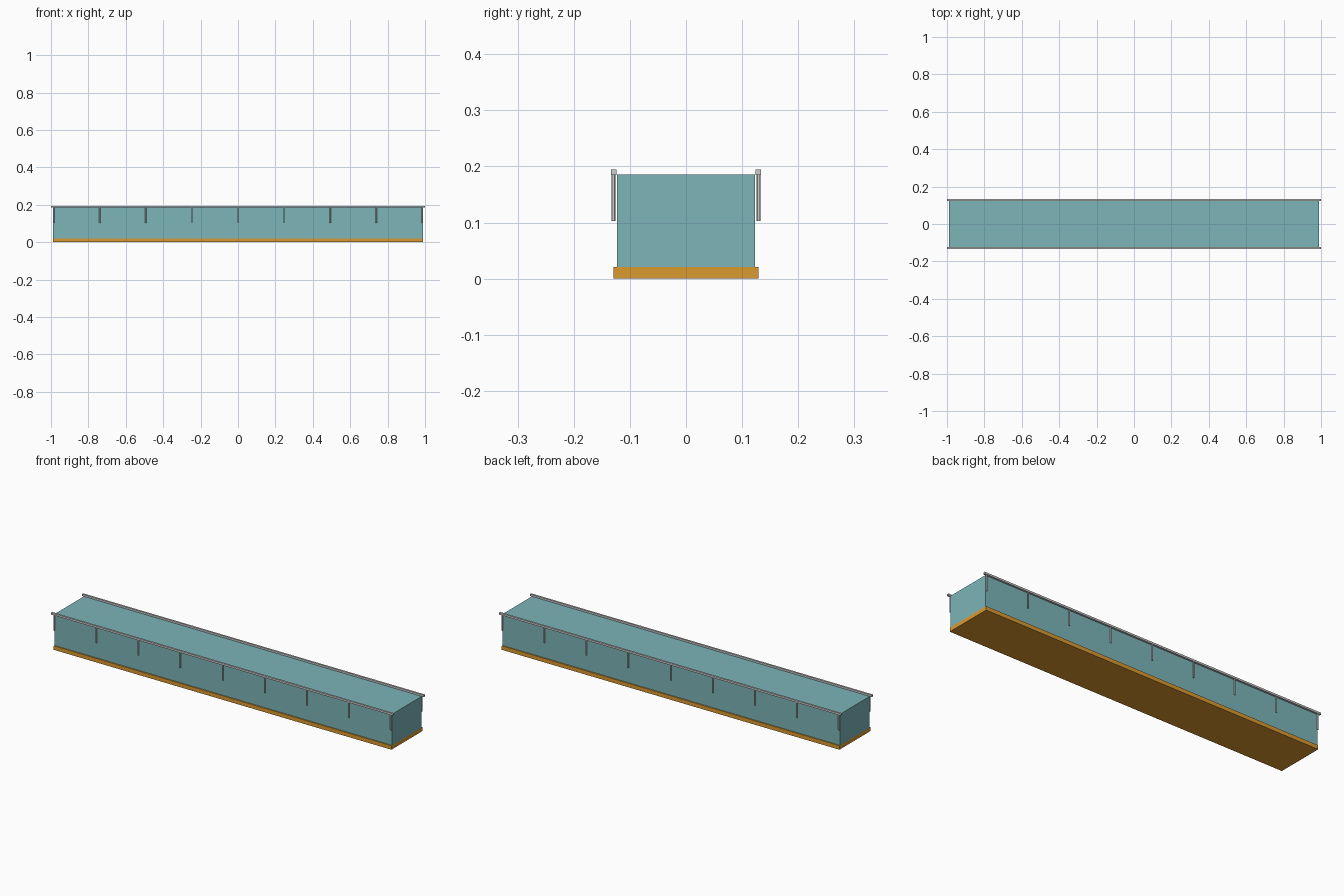
import bpy

if "Cube" in bpy.data.objects:
    bpy.data.objects.remove(bpy.data.objects["Cube"])

def material(name, color):
    m = bpy.data.materials.new(name)
    m.diffuse_color = color
    m.use_nodes = True
    m.node_tree.nodes["Principled BSDF"].inputs["Base Color"].default_value = m.diffuse_color
    return m

def box(name, x, y, z, mat=None):
    """Box spanning the given (min, max) ranges."""
    bpy.ops.mesh.primitive_cube_add(size=1)
    o = bpy.context.object
    o.name = name
    o.location = [(a + b) / 2 for a, b in (x, y, z)]
    o.scale = [b - a for a, b in (x, y, z)]
    bpy.ops.object.transform_apply(location=False, rotation=False, scale=True)
    if mat:
        o.data.materials.append(mat)
    return o

orange = material("orange_base", (0.70, 0.32, 0.03, 1))
teal = material("teal_body", (0.20, 0.46, 0.48, 1))

# Base slab and main block
box("base_slab", (-0.988, 0.988), (-0.129, 0.129), (0, 0.021), orange)
box("main_block", (-0.988, 0.988), (-0.123, 0.123), (0.021, 0.186), teal)

# Top rails carried by slim round posts on both long sides
for side, s in (("front", -1), ("back", 1)):
    y = s * 0.129
    box(f"{side}_rail", (-1, 1), (y - 0.005, y + 0.005), (0.185, 0.195))
    for i in range(9):
        bpy.ops.mesh.primitive_cylinder_add(
            vertices=12, radius=0.0035, depth=0.083,
            location=(-0.985 + i * 0.24625, y, 0.1445))
        bpy.context.object.name = f"{side}_post_{i + 1}"
        bpy.ops.object.shade_smooth_by_angle()
